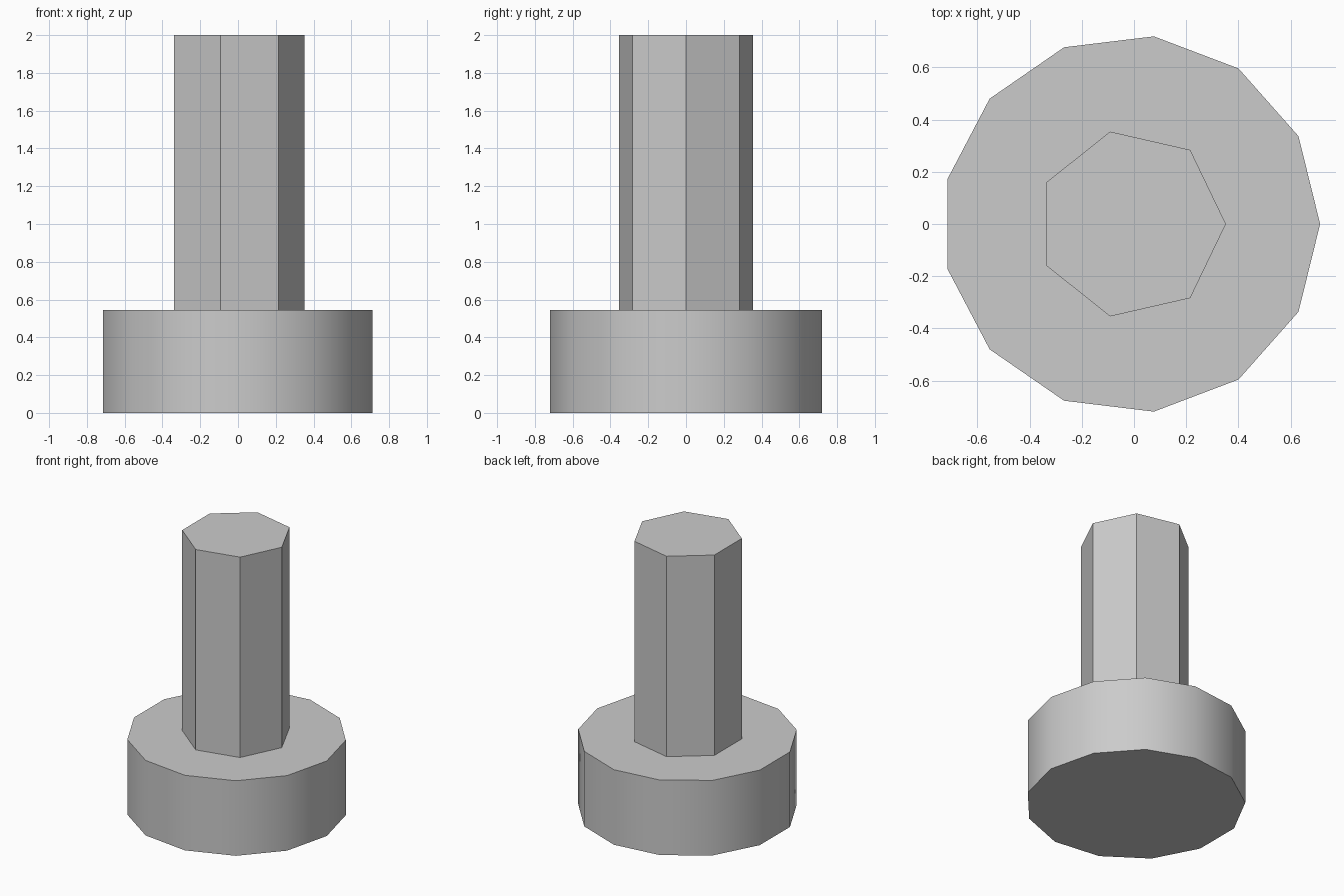
import bpy
import math

cube = bpy.data.objects.get("Cube")
if cube:
    bpy.data.objects.remove(cube, do_unlink=True)

grey = bpy.data.materials.new("plain grey")
grey.use_nodes = True
colour = (0.6, 0.6, 0.6, 1.0)
grey.diffuse_color = colour
grey.node_tree.nodes["Principled BSDF"].inputs["Base Color"].default_value = colour

AXIS_X = -0.011


def prism(name, sides, radius, bottom, top):
    """Upright prism with one corner pointing along +x."""
    bpy.ops.mesh.primitive_cylinder_add(
        vertices=sides, radius=radius, depth=top - bottom,
        location=(AXIS_X, 0, (bottom + top) / 2),
        rotation=(0, 0, -math.pi / 2))
    obj = bpy.context.object
    obj.name = name
    obj.data.materials.append(grey)
    bpy.ops.object.transform_apply(location=False, rotation=True, scale=False)
    bpy.ops.object.shade_smooth_by_angle(angle=math.radians(30))
    return obj


# Wide round base, softly shaded around its rim
prism("base", 13, 0.724, 0.0, 0.545)

# Faceted column standing on the base
prism("column", 7, 0.363, 0.545, 2.0)
